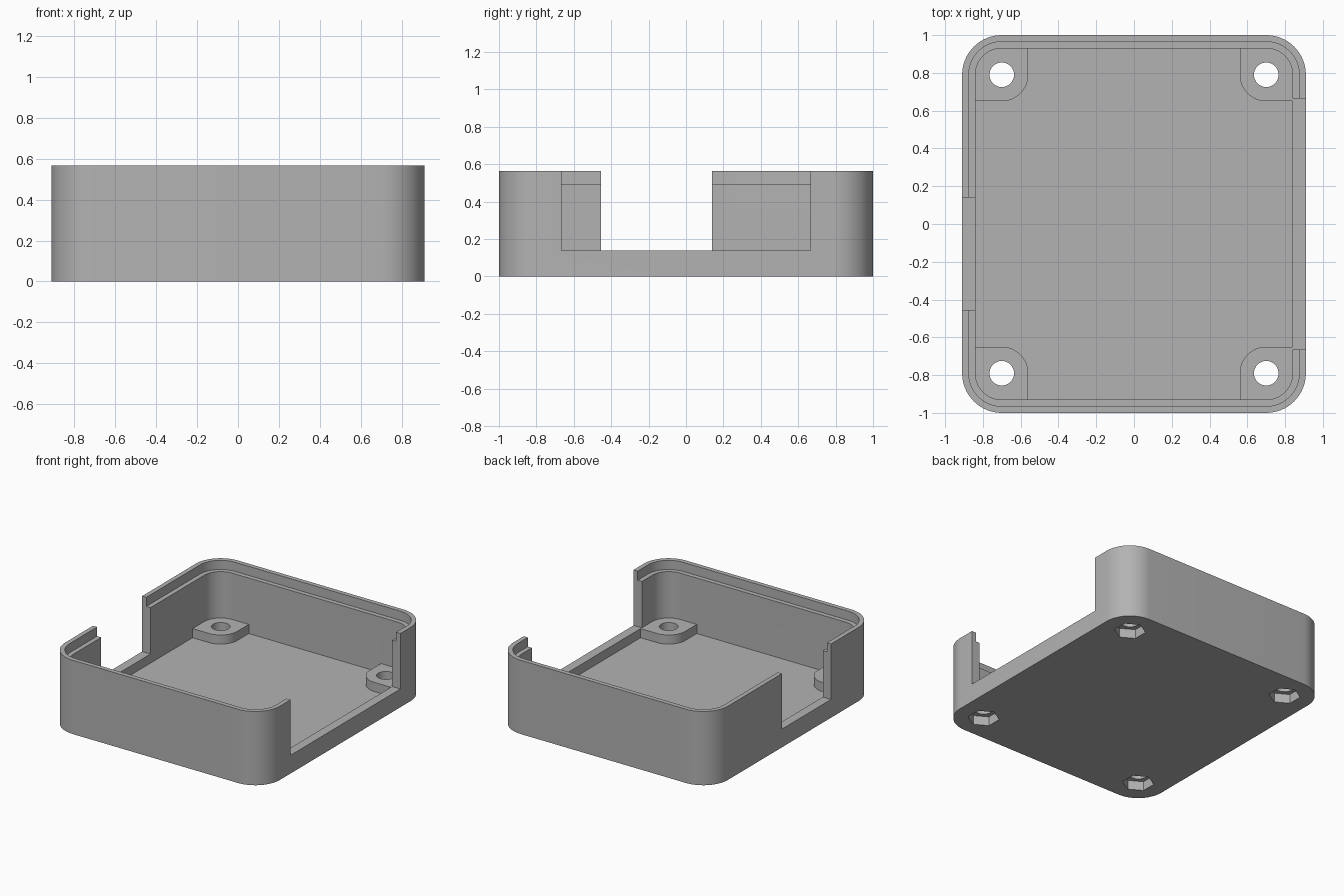
import bpy, bmesh, math

if "Cube" in bpy.data.objects:
    bpy.data.objects.remove(bpy.data.objects["Cube"])

HX, HY, H = 0.91, 1.0, 0.565      # outer half sizes and height
CX, CY = 0.70, 0.79               # corner / screw centres
WALL, FLOOR, SILL, LIP = 0.07, 0.07, 0.14, 0.495


def arc(cx, cy, r, a0, a1, n=16):
    return [(cx + r * math.cos(math.radians(a0 + (a1 - a0) * i / n)),
             cy + r * math.sin(math.radians(a0 + (a1 - a0) * i / n))) for i in range(n + 1)]


def rounded(inset):
    # outer outline moved inwards, with concentric corner arcs
    r = HX - CX - inset
    pts = []
    for k, (sx, sy) in enumerate([(1, 1), (-1, 1), (-1, -1), (1, -1)]):
        pts += arc(sx * CX, sy * CY, r, 90 * k, 90 * k + 90)
    return pts


def prism(name, pts, z0, z1):
    bm = bmesh.new()
    face = bm.faces.new([bm.verts.new((x, y, z0)) for x, y in pts])
    top = bmesh.ops.extrude_face_region(bm, geom=[face])
    bmesh.ops.translate(bm, vec=(0, 0, z1 - z0),
                        verts=[v for v in top["geom"] if isinstance(v, bmesh.types.BMVert)])
    bmesh.ops.recalc_face_normals(bm, faces=bm.faces)
    mesh = bpy.data.meshes.new(name)
    bm.to_mesh(mesh)
    bm.free()
    ob = bpy.data.objects.new(name, mesh)
    bpy.context.collection.objects.link(ob)
    return ob


def box(name, x0, x1, y0, y1, z0, z1):
    return prism(name, [(x0, y0), (x1, y0), (x1, y1), (x0, y1)], z0, z1)


# Solid tray block
tray = prism("tray", rounded(0), 0, H)

# Main cavity above the bosses, and the stepped lip for the lid
cutters = [prism("cavity_cutter", rounded(WALL), SILL, 0.8),
           prism("lip_cutter", rounded(WALL / 2), LIP, 0.8)]

# Lower cavity that leaves a rounded boss in each corner
ix, iy, r = HX - WALL, HY - WALL, 0.14
quarter = [(ix, CY - r)] + arc(CX, CY, r, 270, 180) + [(CX - r, iy)]
outline = []
for sx, sy in [(1, 1), (-1, 1), (-1, -1), (1, -1)]:
    part = [(sx * x, sy * y) for x, y in quarter]
    outline += part if sx * sy > 0 else part[::-1]
cutters.append(prism("floor_cutter", outline, FLOOR, 0.3))

# Side openings
cutters.append(box("right_opening_cutter", 0.75, 1.1, -0.665, 0.665, SILL, 0.8))
cutters.append(box("left_opening_cutter", -1.1, -0.75, -0.455, 0.14, SILL, 0.8))

# Screw holes with hexagonal nut pockets underneath
for sx in (1, -1):
    for sy in (1, -1):
        x, y = sx * CX, sy * CY
        cutters.append(prism("screw_hole_cutter", arc(x, y, 0.065, 0, 360, 32)[:-1], -0.1, 0.3))
        cutters.append(prism("nut_pocket_cutter", arc(x, y, 0.11, 30, 390, 6)[:-1], -0.1, 0.07))

for c in cutters:
    mod = tray.modifiers.new(c.name, 'BOOLEAN')
    mod.operation = 'DIFFERENCE'
    mod.solver = 'EXACT'
    mod.object = c

# Apply the cuts and remove the helpers
bpy.context.view_layer.objects.active = tray
tray.select_set(True)
for mod in list(tray.modifiers):
    bpy.ops.object.modifier_apply(modifier=mod.name)
for c in cutters:
    bpy.data.objects.remove(c)

grey = bpy.data.materials.new("grey_plastic")
grey.diffuse_color = (0.45, 0.45, 0.45, 1)
grey.use_nodes = True
grey.node_tree.nodes["Principled BSDF"].inputs["Base Color"].default_value = grey.diffuse_color
tray.data.materials.clear()
tray.data.materials.append(grey)
for p in tray.data.polygons:
    p.material_index = 0
bpy.ops.object.shade_smooth_by_angle(angle=math.radians(30))
